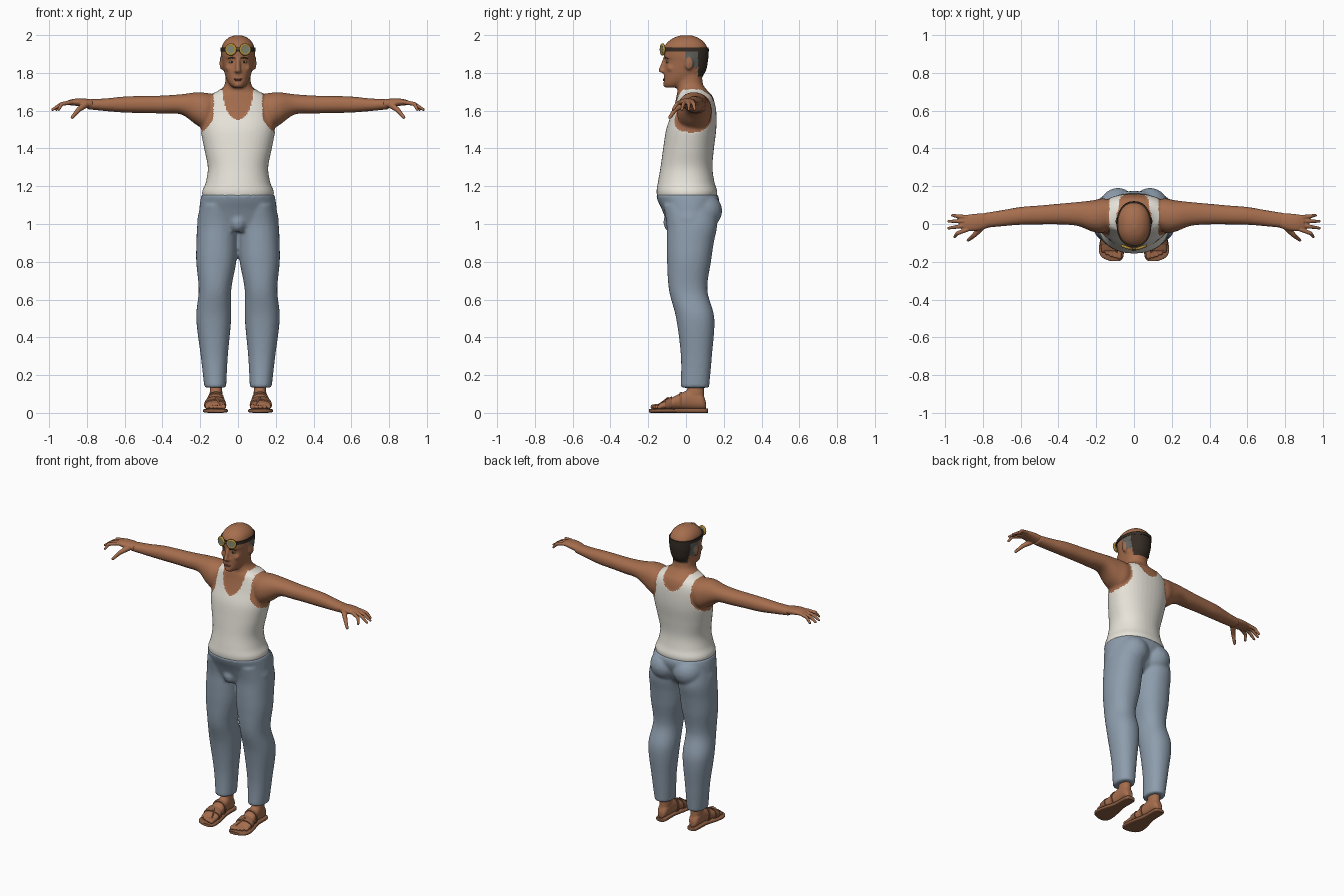
import bpy, bmesh
from math import cos, sin, pi, copysign, radians
from mathutils import Vector, Matrix

if "Cube" in bpy.data.objects:
    bpy.data.objects.remove(bpy.data.objects["Cube"])


def paint(name, *rgb):
    mat = bpy.data.materials.new(name)
    mat.use_nodes = True
    mat.diffuse_color = (*rgb, 1)
    bsdf = mat.node_tree.nodes["Principled BSDF"]
    bsdf.inputs["Base Color"].default_value = (*rgb, 1)
    bsdf.inputs["Roughness"].default_value = 0.8
    return mat


SKIN = paint("skin", 0.38, 0.155, 0.075)
SHIRT = paint("white_cotton", 0.8, 0.77, 0.7)
DENIM = paint("faded_denim", 0.27, 0.34, 0.42)
GREY = paint("grey_hair", 0.12, 0.12, 0.11)
DARK = paint("dark_hair_and_strap", 0.035, 0.025, 0.018)
BRASS = paint("brass", 0.45, 0.27, 0.04)
GLASS = paint("goggle_glass", 0.22, 0.25, 0.18)
LEATHER = paint("sandal_leather", 0.26, 0.11, 0.055)
EYE = paint("eye", 0.3, 0.3, 0.24)
LIP = paint("lip", 0.24, 0.08, 0.045)


def spline(rows, steps):
    """Smooth in-between cross-sections through the given ones."""
    out = []
    last = len(rows) - 1
    for i in range(last):
        p = [rows[min(max(i + k, 0), last)] for k in (-1, 0, 1, 2)]
        for s in range(steps):
            t = s / steps
            out.append([b + 0.5 * t * (c - a + t * (2 * a - 5 * b + 4 * c - d + t * (3 * (b - c) + d - a)))
                        for a, b, c, d in zip(*p)])
    return out + [list(rows[-1])]


def loft(bm, axis, rows, power=2.2, sides=40, steps=6):
    """Rows hold the place along the axis, then low and high limits of the other two axes."""
    rings = []
    for t, a0, a1, b0, b1 in spline(rows, steps):
        ring = []
        for k in range(sides):
            ang = 2 * pi * k / sides
            u, v = (copysign(abs(f) ** (2 / power), f) for f in (cos(ang), sin(ang)))
            co = [(a0 + a1 + u * (a1 - a0)) / 2, (b0 + b1 + v * (b1 - b0)) / 2]
            co.insert("xyz".index(axis), t)
            ring.append(bm.verts.new(co))
        rings.append(ring)
    for low, high in zip(rings, rings[1:]):
        for k in range(sides):
            n = (k + 1) % sides
            bm.faces.new((low[k], low[n], high[n], high[k]))
    bm.faces.new(rings[0])
    bm.faces.new(rings[-1])


def centred(rows):
    return [(z, -w, w, front, back) for z, w, front, back in rows]


def ball(bm, centre, size):
    m = Matrix.Translation(centre) @ Matrix.Diagonal((*size, 1))
    bmesh.ops.create_uvsphere(bm, u_segments=20, v_segments=12, radius=1, matrix=m)


def limb(bm, points, radii):
    """Chain of tapered rods with round joints."""
    points = [Vector(p) for p in points]
    for p, r in zip(points, radii):
        ball(bm, p, (r, r, r))
    for p, q, r, s in zip(points, points[1:], radii, radii[1:]):
        m = Matrix.Translation((p + q) / 2) @ (q - p).to_track_quat("Z", "Y").to_matrix().to_4x4()
        bmesh.ops.create_cone(bm, cap_ends=True, segments=16, radius1=r, radius2=s,
                              depth=(q - p).length, matrix=m)


def mirror(bm):
    copy = bmesh.ops.duplicate(bm, geom=bm.verts[:] + bm.edges[:] + bm.faces[:])["geom"]
    for v in copy:
        if isinstance(v, bmesh.types.BMVert):
            v.co.x *= -1


def finish(bm, name, mats, voxel=0, rounds=3, rule=None, lift=0.0):
    bmesh.ops.recalc_face_normals(bm, faces=bm.faces[:])
    mesh = bpy.data.meshes.new(name)
    bm.to_mesh(mesh)
    bm.free()
    obj = bpy.data.objects.new(name, mesh)
    bpy.context.collection.objects.link(obj)
    bpy.ops.object.select_all(action="DESELECT")
    obj.select_set(True)
    bpy.context.view_layer.objects.active = obj
    if voxel:
        fuse = obj.modifiers.new("fuse", "REMESH")
        fuse.mode, fuse.voxel_size = "VOXEL", voxel
        soft = obj.modifiers.new("soften", "SMOOTH")
        soft.factor, soft.iterations = 0.5, rounds
        for mod in (fuse.name, soft.name):
            bpy.ops.object.modifier_apply(modifier=mod)
    mesh = obj.data
    mesh.materials.clear()
    for mat in mats:
        mesh.materials.append(mat)
    if rule:
        raised = set()
        for face in mesh.polygons:
            face.material_index = mats.index(rule(*face.center))
            if face.material_index:
                raised.update(face.vertices)
        normals = {i: mesh.vertices[i].normal.copy() for i in raised}
        for i, n in normals.items():
            mesh.vertices[i].co += n * lift
    bpy.ops.object.shade_smooth_by_angle(angle=radians(60))


# Body: arms, shoulders and ears are mirrored, then fused with torso and head
bm = bmesh.new()
loft(bm, "x", [(.09, .0, .12, 1.56, 1.68), (.16, -.045, .135, 1.5, 1.693), (.22, -.04, .125, 1.525, 1.697),
               (.3, -.01, .116, 1.58, 1.687), (.4, -.002, .107, 1.585, 1.68), (.5, -.002, .098, 1.588, 1.678),
               (.6, -.004, .09, 1.59, 1.675), (.7, -.012, .073, 1.598, 1.665), (.8, -.022, .057, 1.608, 1.66)])
ball(bm, (.087, .015, 1.85), (.011, .02, .036))
ball(bm, (.034, -.098, 1.886), (.024, .012, .008))
ball(bm, (.045, -.08, 1.825), (.022, .02, .02))
ball(bm, (.011, -.126, 1.809), (.009, .01, .008))
mirror(bm)
loft(bm, "z", centred([(1.13, .18, -.145, .155), (1.17, .187, -.153, .163), (1.22, .168, -.146, .148),
                       (1.3, .157, -.132, .137), (1.4, .176, -.118, .145), (1.5, .195, -.102, .157),
                       (1.58, .197, -.075, .158), (1.64, .185, -.058, .152), (1.68, .15, -.05, .138),
                       (1.705, .1, -.045, .115), (1.74, .07, -.05, .09), (1.8, .066, -.06, .085)]))
loft(bm, "z", centred([(1.722, .025, -.108, -.04), (1.74, .045, -.118, .02), (1.77, .062, -.117, .07),
                       (1.81, .074, -.116, .102), (1.86, .083, -.109, .113), (1.89, .087, -.117, .116),
                       (1.93, .087, -.117, .114), (1.96, .077, -.1, .098), (1.985, .052, -.066, .066),
                       (1.999, .02, -.026, .028)]))
limb(bm, [(0, -.111, 1.88), (0, -.132, 1.813)], [.009, .0135])
ball(bm, (0, -.106, 1.737), (.022, .015, .014))


def body_colour(x, y, z):
    x = abs(x)
    if z > 1.74:
        if y > .062 and 1.78 < z < 1.925:
            return DARK
        hairline = 1.83 if y > .03 else 1.86
        return GREY if y > -.005 and x < .091 and hairline < z < 1.925 else SKIN
    armhole = .128 + .085 * max(0, (1.58 - z) / .11) ** 2
    depth = .16 if y < .04 else .1
    neckline = z > 1.71 or (x / .08) ** 2 + ((1.71 - z) / depth) ** 2 < 1
    return SHIRT if z < 1.47 or (x < armhole and not neckline) else SKIN


finish(bm, "body_and_vest", [SKIN, SHIRT, GREY, DARK], .0075, 3, body_colour, .003)

# Hands
bm = bmesh.new()
loft(bm, "x", [(.77, -.019, .055, 1.61, 1.659), (.81, -.032, .056, 1.618, 1.664),
               (.86, -.038, .052, 1.626, 1.664), (.9, -.03, .045, 1.63, 1.655)])
for root, tip in ((-.03, -.068), (-.007, -.022), (.016, .014), (.036, .046)):
    reach = .985 - 9 * (tip + .005) ** 2
    limb(bm, [(.885, root, 1.645), (.935, (root + tip) / 2, 1.635), (reach, tip, 1.606)], [.012, .0105, .0075])
limb(bm, [(.81, -.02, 1.63), (.845, -.058, 1.605), (.878, -.085, 1.565)], [.018, .013, .009])
mirror(bm)
finish(bm, "hands", [SKIN], .004, 2)

# Trousers: legs, hips and seat
bm = bmesh.new()
loft(bm, "z", [(1.1, .02, .195, -.12, .15), (1.0, .002, .215, -.103, .165), (.9, .003, .22, -.102, .147),
               (.8, .009, .221, -.1, .132), (.65, .036, .208, -.09, .113), (.5, .036, .221, -.052, .15),
               (.3, .054, .197, -.027, .137), (.133, .063, .178, -.028, .122)])
ball(bm, (.085, .085, 1.07), (.1, .107, .1))
mirror(bm)
loft(bm, "z", centred([(1.157, .193, -.16, .168), (1.12, .2, -.148, .175), (1.07, .206, -.125, .16),
                       (1.0, .208, -.098, .13), (.96, .1, -.085, .09)]), steps=5)
ball(bm, (0, -.075, 1.01), (.045, .045, .055))
finish(bm, "trousers", [DENIM], .01, 2)

# Feet with ankles and toes
bm = bmesh.new()
loft(bm, "y", [(.105, .1, .135, .02, .06), (.085, .085, .15, .018, .1), (.03, .08, .153, .018, .125),
               (-.03, .076, .16, .018, .103), (-.09, .068, .174, .018, .074), (-.14, .065, .174, .018, .05)])
loft(bm, "z", [(.05, .088, .147, .015, .1), (.1, .083, .15, 0, .095), (.15, .085, .148, .01, .095),
               (.25, .08, .155, .01, .1)])
for i in range(5):
    x, r = .077 + i * .0215, .014 if i == 0 else .0105
    limb(bm, [(x, -.125, .036), (x, -.174 + .002 * i * i, .028 + r / 4)], [r, r])
mirror(bm)
finish(bm, "feet", [SKIN], .0045, 2)

# Sandals: sole and instep straps
bm = bmesh.new()
loft(bm, "y", [(.116, .1, .132, 0, .024), (.098, .082, .152, 0, .024), (.0, .08, .156, 0, .024),
               (-.08, .063, .178, 0, .022), (-.14, .054, .186, 0, .022), (-.178, .058, .168, 0, .022),
               (-.196, .075, .125, .002, .02)], power=4, steps=4)
loft(bm, "y", [(-.075, .066, .175, .012, .087), (-.09, .064, .178, .012, .08),
               (-.11, .062, .18, .012, .07)], power=2.4, steps=2)
loft(bm, "y", [(-.02, .073, .162, .012, .113), (-.035, .071, .165, .012, .106)], power=2.4, steps=2)
limb(bm, [(.089, -.155, .035), (.1, -.125, .056), (.115, -.095, .078)], [.005, .005, .006])
mirror(bm)
finish(bm, "sandals", [LEATHER])

# Face details
bm = bmesh.new()
ball(bm, (.033, -.095, 1.858), (.014, .01, .007))
mirror(bm)
finish(bm, "eyes", [EYE])

bm = bmesh.new()
ball(bm, (.033, -.1035, 1.858), (.005, .003, .005))
limb(bm, [(.016, -.111, 1.878), (.036, -.107, 1.882), (.052, -.094, 1.876)], [.003, .0035, .002])
mirror(bm)
finish(bm, "pupils_and_eyebrows", [DARK])

bm = bmesh.new()
ball(bm, (0, -.113, 1.768), (.023, .009, .004))
ball(bm, (0, -.113, 1.761), (.019, .009, .005))
finish(bm, "lips", [LIP])

# Goggles pushed up on the forehead
bm = bmesh.new()
loft(bm, "z", centred([(1.914, .092, -.123, .121), (1.934, .092, -.123, .12)]), steps=2)
finish(bm, "goggle_strap", [DARK])

for side, label in ((1, "left"), (-1, "right")):
    place = dict(location=(side * .038, -.124, 1.924), rotation=(pi / 2, 0, side * radians(18)))
    bpy.ops.mesh.primitive_torus_add(major_radius=.025, minor_radius=.0075, major_segments=32,
                                     minor_segments=10, **place)
    rim = bpy.context.object
    rim.name = label + "_goggle_rim"
    rim.data.materials.append(BRASS)
    bpy.ops.object.shade_smooth_by_angle(angle=radians(60))
    bpy.ops.mesh.primitive_cylinder_add(radius=.024, depth=.012, vertices=32, **place)
    lens = bpy.context.object
    lens.name = label + "_goggle_lens"
    lens.data.materials.append(GLASS)
    bpy.ops.object.shade_smooth_by_angle(angle=radians(40))

bm = bmesh.new()
limb(bm, [(-.013, -.131, 1.926), (.013, -.131, 1.926)], [.005, .005])
finish(bm, "goggle_bridge", [BRASS])
